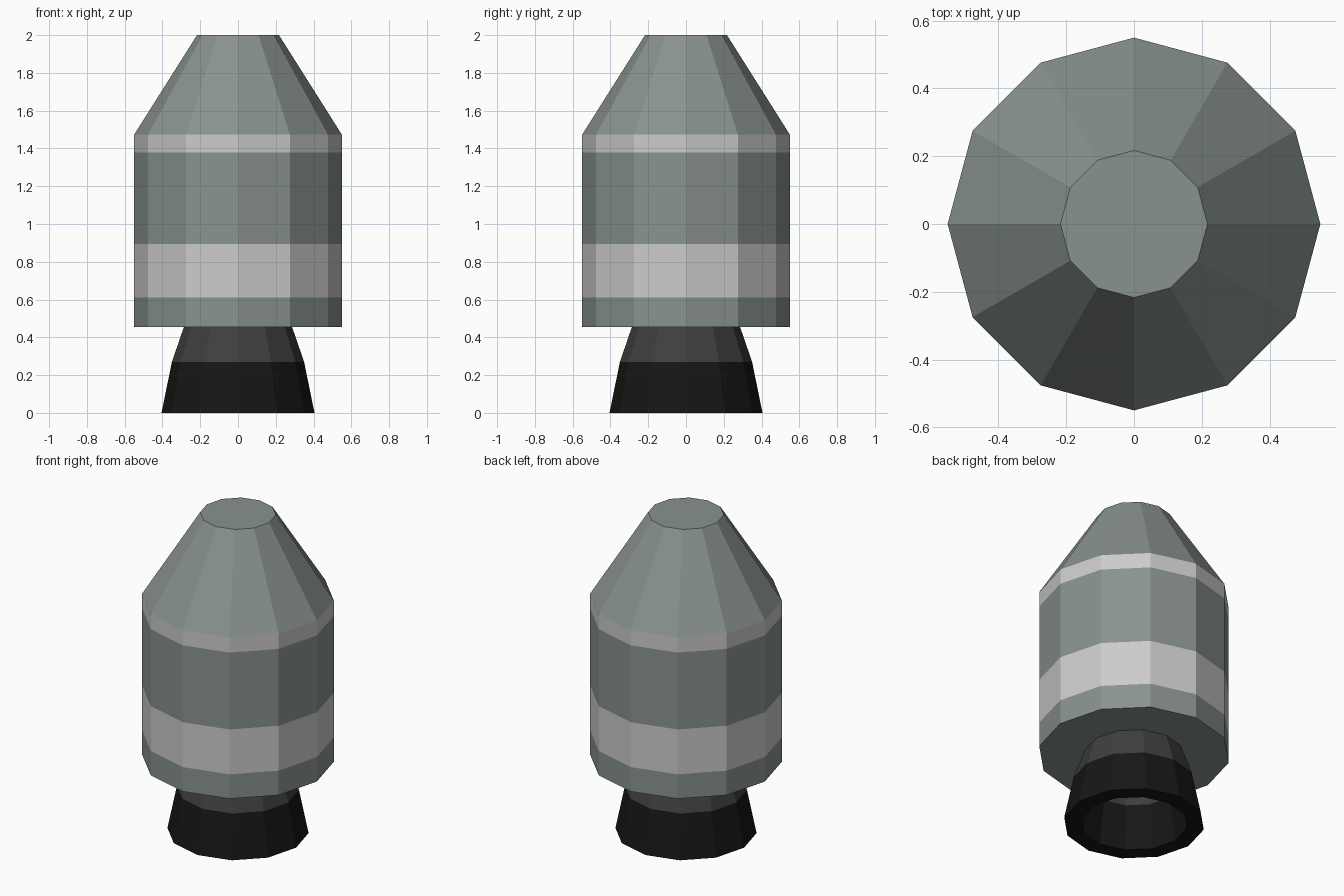
import bpy, bmesh
from math import cos, sin, pi

if "Cube" in bpy.data.objects:
    bpy.data.objects.remove(bpy.data.objects["Cube"])

SIDES = 12


def material(name, rgb):
    m = bpy.data.materials.new(name)
    m.diffuse_color = (*rgb, 1)
    m.use_nodes = True
    m.node_tree.nodes["Principled BSDF"].inputs["Base Color"].default_value = m.diffuse_color
    return m


def lathe(name, profile, bands, mats, cap_start=False, cap_end=False):
    """Spin (radius, z) points; bands gives one material index per segment."""
    bm = bmesh.new()
    rings = [[bm.verts.new((r * cos(2 * pi * i / SIDES), r * sin(2 * pi * i / SIDES), z))
              for i in range(SIDES)] for r, z in profile]
    for a, b, mat in zip(rings, rings[1:], bands):
        for i in range(SIDES):
            j = (i + 1) % SIDES
            bm.faces.new((a[i], a[j], b[j], b[i])).material_index = mat
    if cap_start:
        bm.faces.new(rings[0][::-1]).material_index = bands[0]
    if cap_end:
        bm.faces.new(rings[-1]).material_index = bands[-1]
    bmesh.ops.recalc_face_normals(bm, faces=bm.faces)
    mesh = bpy.data.meshes.new(name)
    bm.to_mesh(mesh)
    bm.free()
    for m in mats:
        mesh.materials.append(m)
    obj = bpy.data.objects.new(name, mesh)
    bpy.context.collection.objects.link(obj)
    return obj


hull_grey = material("hull_grey", (0.25, 0.29, 0.27))
stripe_grey = material("stripe_grey", (0.58, 0.58, 0.58))
nozzle_grey = material("nozzle_grey", (0.05, 0.05, 0.05))
nozzle_black = material("nozzle_black", (0.008, 0.008, 0.008))

# Capsule hull: striped cylinder with a truncated cone nose
lathe("capsule_hull",
      [(0.55, 0.456), (0.55, 0.61), (0.55, 0.893), (0.55, 1.378), (0.55, 1.473), (0.217, 2.0)],
      [0, 1, 0, 1, 0], [hull_grey, stripe_grey], cap_start=True, cap_end=True)

# Engine nozzle: flared outer wall, flat rim and hollow inside, closed at the throat
lathe("engine_nozzle",
      [(0.286, 0.456), (0.35, 0.27), (0.405, 0.0), (0.306, 0.0), (0.265, 0.27), (0.21, 0.45)],
      [0, 1, 1, 1, 0], [nozzle_grey, nozzle_black], cap_start=True, cap_end=True)
